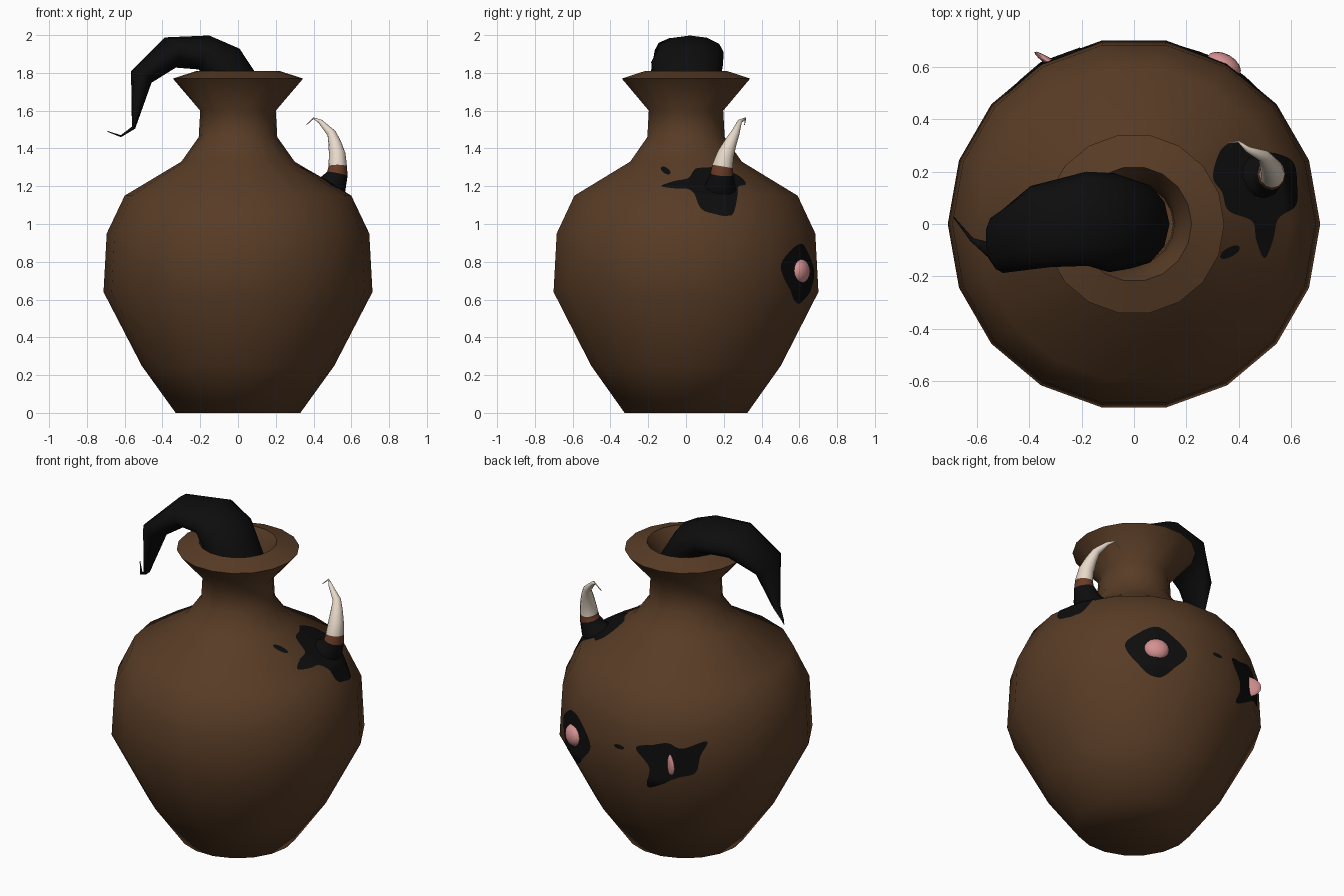
import bpy, bmesh, math
from mathutils import Vector
from mathutils.bvhtree import BVHTree

if "Cube" in bpy.data.objects:
    bpy.data.objects.remove(bpy.data.objects["Cube"])


def material(name, rgb):
    m = bpy.data.materials.new(name)
    m.diffuse_color = (*rgb, 1)
    m.use_nodes = True
    m.node_tree.nodes["Principled BSDF"].inputs["Base Color"].default_value = m.diffuse_color
    return m


CLAY = material("brown clay", (0.098, 0.045, 0.019))
BLACK = material("black flesh", (0.004, 0.004, 0.004))
PINK = material("pink", (0.66, 0.28, 0.28))
BONE = material("bone", (0.80, 0.69, 0.58))
RUST = material("rust brown", (0.14, 0.045, 0.02))


def finish(name, bm, mats, angle=60, recalc=True):
    if recalc:
        bmesh.ops.recalc_face_normals(bm, faces=bm.faces)
    me = bpy.data.meshes.new(name)
    bm.to_mesh(me)
    ob = bpy.data.objects.new(name, me)
    bpy.context.collection.objects.link(ob)
    for m in mats:
        me.materials.append(m)
    bpy.ops.object.select_all(action='DESELECT')
    ob.select_set(True)
    bpy.context.view_layer.objects.active = ob
    bpy.ops.object.shade_smooth_by_angle(angle=math.radians(angle))
    return ob


def skin(bm, rings, mat=lambda i: 0):
    """Join rings of points into a capped tube."""
    vs = [[bm.verts.new(p) for p in r] for r in rings]
    n = len(vs[0])
    for i in range(len(vs) - 1):
        for k in range(n):
            j = (k + 1) % n
            f = bm.faces.new((vs[i][k], vs[i][j], vs[i + 1][j], vs[i + 1][k]))
            f.material_index = mat(i)
    bm.faces.new(vs[0][::-1])
    f = bm.faces.new(vs[-1])
    f.material_index = mat(len(vs) - 2)


# Vase: 18-sided turned profile, with the lip folding into the mouth
PROFILE = [(0.33, 0), (0.51, 0.25), (0.712, 0.64), (0.695, 0.95), (0.60, 1.15),
           (0.30, 1.33), (0.208, 1.46), (0.20, 1.60), (0.345, 1.77),
           (0.22, 1.81), (0.18, 1.74), (0.155, 1.62), (0.15, 1.45)]
bm = bmesh.new()
skin(bm, [[(r * math.cos(math.tau * k / 18), r * math.sin(math.tau * k / 18), z)
           for k in range(18)] for r, z in PROFILE])
bmesh.ops.recalc_face_normals(bm, faces=bm.faces)
surface = BVHTree.FromBMesh(bm)
finish("vase", bm, [CLAY])


# Bent, tapering tubes: each stop is (centre, half thickness, half width in y)
def bent_tube(name, stops, sides, mats, mat=lambda i: 0):
    c = [Vector(s[0]) for s in stops]
    rings = []
    for i, (_, h, w) in enumerate(stops):
        a, b = c[max(i - 1, 0)], c[min(i + 1, len(c) - 1)]
        t = (c[i] - a).normalized() + (b - c[i]).normalized()
        u = Vector((-t.z, 0, t.x)).normalized()
        v = t.normalized().cross(u).normalized()
        rings.append([c[i] + u * h * math.cos(q) + v * w * math.sin(q)
                      for q in (math.tau * k / sides for k in range(sides))])
    bm = bmesh.new()
    skin(bm, rings, mat)
    finish(name, bm, mats)


bent_tube("tentacle", [((-0.01, 0, 1.48), 0.14, 0.14), ((-0.01, 0, 1.70), 0.15, 0.17),
                       ((-0.085, 0.005, 1.845), 0.125, 0.19),
                       ((-0.18, 0.02, 1.908), 0.094, 0.18),
                       ((-0.358, -0.01, 1.908), 0.085, 0.16),
                       ((-0.512, -0.075, 1.778), 0.062, 0.115),
                       ((-0.553, -0.10, 1.51), 0.010, 0.03),
                       ((-0.62, -0.06, 1.465), 0.005, 0.008),
                       ((-0.69, 0.027, 1.49), 0.002, 0.002)], 12, [BLACK])

bent_tube("horn", [((0.44, 0.17, 1.15), 0.10, 0.10), ((0.505, 0.185, 1.21), 0.075, 0.078),
                   ((0.526, 0.19, 1.265), 0.055, 0.06), ((0.528, 0.193, 1.305), 0.049, 0.055),
                   ((0.525, 0.21, 1.37), 0.044, 0.045), ((0.512, 0.235, 1.43), 0.034, 0.034),
                   ((0.495, 0.26, 1.48), 0.024, 0.024), ((0.435, 0.285, 1.543), 0.012, 0.012),
                   ((0.40, 0.315, 1.56), 0.004, 0.004), ((0.362, 0.31, 1.525), 0.002, 0.002)],
          12, [BLACK, RUST, BONE], lambda i: 0 if i < 2 else (1 if i == 2 else 2))


# Black blotches: thin sheets laid on the vase surface
def from_above(x, y):
    return Vector((x, y, 1.5)), Vector((0, 0, -1))


def from_side(angle, height):
    def ray(u, v):
        a = math.radians(angle) + u / 0.7
        d = Vector((math.cos(a), math.sin(a), 0))
        return d * 2 + Vector((0, 0, height + v)), -d
    return ray


def blotch(name, outline, centre, ray, rings=12, steps=6):
    pts = [Vector(p) for p in outline]
    n = len(pts)
    loop = []
    for i in range(n):                       # rounded closed outline
        p0, p1, p2, p3 = (pts[(i + k - 1) % n] for k in range(4))
        for s in range(steps):
            t = s / steps
            loop.append(p1 + 0.5 * t * (p2 - p0 + t * (2 * p0 - 5 * p1 + 4 * p2 - p3
                                                       + t * (3 * (p1 - p2) + p3 - p0))))
    c = Vector(centre)
    bm = bmesh.new()

    def drop(p):
        hit, nor, _, _ = surface.ray_cast(*ray(p.x, p.y))
        return bm.verts.new(hit + nor * 0.004)

    mid = drop(c)
    prev = None
    for r in range(1, rings + 1):
        cur = [drop(c.lerp(p, r / rings)) for p in loop]
        for k in range(len(cur)):
            j = (k + 1) % len(cur)
            bm.faces.new((prev[k], cur[k], cur[j], prev[j]) if prev else (mid, cur[k], cur[j]))
        prev = cur
    bm.normal_update()
    if sum(f.normal.dot(f.calc_center_median()) for f in bm.faces) < 0:
        bmesh.ops.reverse_faces(bm, faces=bm.faces)
    finish(name, bm, [BLACK], recalc=False)


def oval(cx, cy, a, b, turn=0):
    ct, st = math.cos(turn), math.sin(turn)
    return [(cx + a * math.cos(q) * ct - b * math.sin(q) * st,
             cy + a * math.cos(q) * st + b * math.sin(q) * ct)
            for q in (math.tau * k / 8 for k in range(8))]


blotch("horn_blotch", [(0.30, 0.18), (0.33, 0.28), (0.39, 0.315), (0.44, 0.275), (0.53, 0.27),
                       (0.605, 0.235), (0.62, 0.15), (0.615, 0.07), (0.55, 0.02),
                       (0.53, -0.06), (0.497, -0.13), (0.465, -0.06), (0.45, 0.01),
                       (0.36, 0.05), (0.335, 0.12)], (0.48, 0.16), from_above)
blotch("shoulder_spot", oval(0.365, -0.107, 0.042, 0.018, 0.5), (0.365, -0.107),
       from_above, 4, 3)
blotch("knob_blotch", [(0, 0.145), (0.08, 0.11), (0.18, 0.0), (0.10, -0.11), (0.01, -0.17),
                       (-0.09, -0.12), (-0.18, 0.02), (-0.09, 0.11)], (0, 0),
       from_side(60.5, 0.75))
blotch("lid_blotch", [(-0.21, 0.08), (-0.11, 0.11), (-0.02, 0.13), (0.06, 0.10), (0.20, 0.14),
                      (0.16, 0.05), (0.13, -0.05), (0.02, -0.08), (-0.14, -0.16),
                      (-0.13, -0.03)], (0, 0), from_side(118.5, 0.75))
blotch("back_spot", oval(-0.32, 0.06, 0.035, 0.013), (-0.32, 0.06),
       from_side(118.5, 0.75), 4, 3)


# Pink growths: stretched balls half sunk in the vase
def growth(name, centre, heading, size):
    bm = bmesh.new()
    bmesh.ops.create_uvsphere(bm, u_segments=16, v_segments=10, radius=1)
    bmesh.ops.scale(bm, vec=size, verts=bm.verts)
    ob = finish(name, bm, [PINK])
    ob.location = centre
    ob.rotation_euler.z = math.radians(heading)


growth("pink_knob", (0.342, 0.605, 0.75), 60.5, (0.046, 0.072, 0.065))
growth("pink_lid", (-0.31, 0.61, 0.75), 146, (0.085, 0.015, 0.065))
